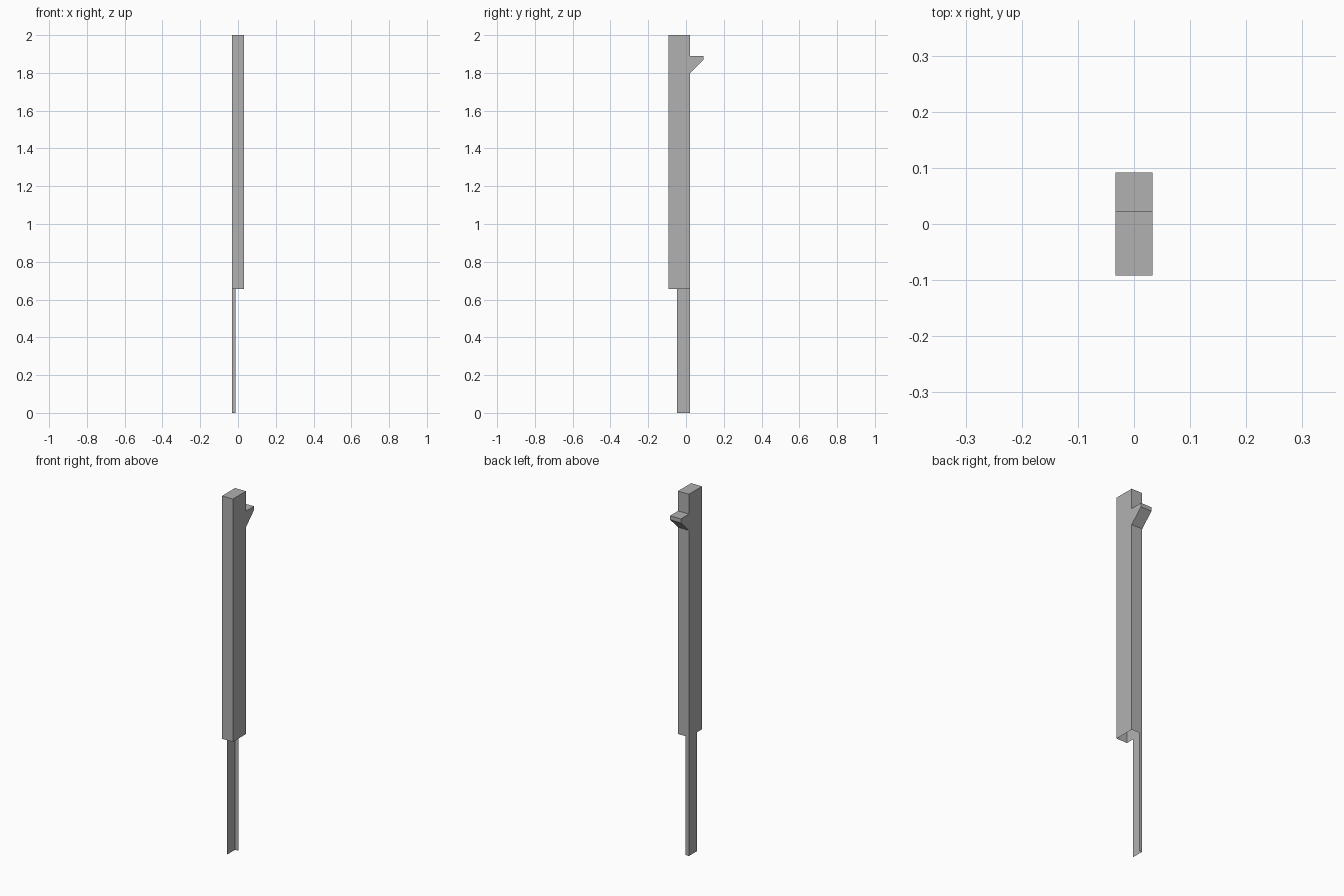
import bpy, bmesh

if "Cube" in bpy.data.objects:
    bpy.data.objects.remove(bpy.data.objects["Cube"])

HALF_W = 0.033      # half width in x
FRONT_Y, BACK_Y = -0.092, 0.022
SLEEVE_Z = 0.657    # open lower end of the sleeve

grey = bpy.data.materials.new("dark_grey")
grey.diffuse_color = (0.44, 0.44, 0.44, 1)
grey.use_nodes = True
grey.node_tree.nodes["Principled BSDF"].inputs["Base Color"].default_value = grey.diffuse_color


def finish(bm, name):
    mesh = bpy.data.meshes.new(name)
    bm.to_mesh(mesh)
    bm.free()
    mesh.materials.append(grey)
    obj = bpy.data.objects.new(name, mesh)
    bpy.context.collection.objects.link(obj)
    return obj


# Hollow sleeve with hook: side profile (y, z) extruded along x, bottom left open
profile = [(FRONT_Y, SLEEVE_Z), (BACK_Y, SLEEVE_Z), (BACK_Y, 1.80),
           (0.092, 1.868), (0.092, 1.89), (BACK_Y, 1.89),
           (BACK_Y, 2.0), (FRONT_Y, 2.0)]
bm = bmesh.new()
left = [bm.verts.new((-HALF_W, y, z)) for y, z in profile]
right = [bm.verts.new((HALF_W, y, z)) for y, z in profile]
bm.faces.new(left)
bm.faces.new(right)
for i in range(1, len(profile)):
    j = (i + 1) % len(profile)
    bm.faces.new((left[i], left[j], right[j], right[i]))
bmesh.ops.recalc_face_normals(bm, faces=bm.faces[:])
finish(bm, "hooked_sleeve")

# Thin L-section strip running down from one back corner of the sleeve
section = [(-0.013, BACK_Y), (-HALF_W, BACK_Y), (-HALF_W, -0.048)]
bm = bmesh.new()
low = [bm.verts.new((x, y, 0)) for x, y in section]
high = [bm.verts.new((x, y, SLEEVE_Z)) for x, y in section]
for i in range(2):
    bm.faces.new((low[i], low[i + 1], high[i + 1], high[i]))
finish(bm, "angle_strip")
